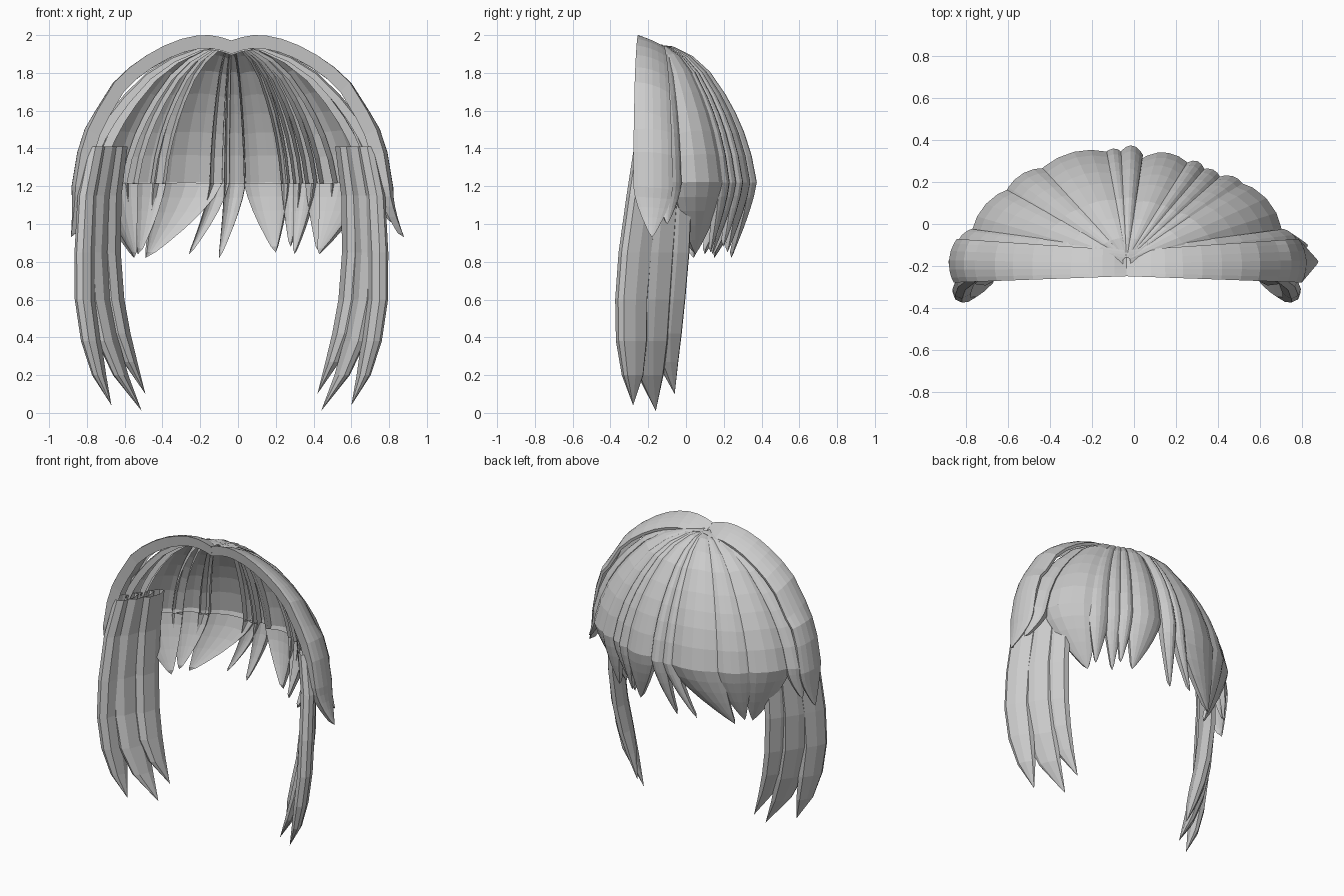
import bpy, bmesh
from mathutils import Vector

if "Cube" in bpy.data.objects:
    bpy.data.objects.remove(bpy.data.objects["Cube"])

MID = -0.035  # parting line
grey = bpy.data.materials.new("hair_grey")
grey.diffuse_color = (0.6, 0.6, 0.6, 1)
grey.use_nodes = True
grey.node_tree.nodes["Principled BSDF"].inputs["Base Color"].default_value = grey.diffuse_color


def make(name, rings, tip, open_rows=0, open_from=0):
    """Skin closed rings into a strand ending in a point; the underside
    (sides from open_from on) stays open for the first open_rows rows."""
    bm = bmesh.new()
    vs = [[bm.verts.new(p) for p in r] for r in rings]
    n = len(vs[0])
    for row, (a, b) in enumerate(zip(vs, vs[1:])):
        for i in range(n):
            if row < open_rows and open_from <= i < n - 1:
                continue
            j = (i + 1) % n
            bm.faces.new((a[i], a[j], b[j], b[i]))
    end = bm.verts.new(tip)
    for i in range(n):
        bm.faces.new((vs[-1][i], vs[-1][(i + 1) % n], end))
    bmesh.ops.delete(bm, geom=[v for v in bm.verts if not v.link_faces], context='VERTS')
    bmesh.ops.recalc_face_normals(bm, faces=bm.faces)
    me = bpy.data.meshes.new(name)
    bm.to_mesh(me)
    bm.free()
    me.materials.append(grey)
    ob = bpy.data.objects.new(name, me)
    bpy.context.collection.objects.link(ob)


def dome_normal(p):
    return Vector(((p.x - MID) / 0.72, (p.y + 0.2) / 0.31,
                   max(p.z - 1.15, 0) / 0.67)).normalized()


# (reach, height) from the crown outwards
CAP = [(.02, 1.95), (.2, 1.935), (.38, 1.885), (.55, 1.80), (.7, 1.68),
       (.8, 1.58), (.88, 1.48), (.95, 1.36), (1, 1.22)]
RIM = [(0, 1.972), (.07, 1.99), (.14, 2.0), (.22, 1.998), (.32, 1.98), (.43, 1.945),
       (.54, 1.895), (.65, 1.83), (.75, 1.75), (.86, 1.6), (.92, 1.5), (.965, 1.38), (1, 1.2)]
U = [-1, -.75, -.4, 0, .4, .75, 1]


def dome_lock(name, foot_a, foot_b, tip, h, prof=CAP, th=.05, sink=.03, drop=0,
              start_a=(MID, -.17), start_b=(MID, -.17), curl=1.35):
    """Strand lying on the dome between two edges, tapering to a tip."""
    tip = Vector(tip)
    fa, fb = Vector(foot_a), Vector(foot_b)
    sa, sb = Vector(start_a), Vector(start_b)
    # rows of (edge a, edge b, height, thickness scale, reach)
    rows = [(sa.lerp(fa, r), sb.lerp(fb, r), z, 1, r) for r, z in prof]
    z1 = prof[-1][1]
    for t in (.2, .4, .6, .8, .92):
        k = t ** curl
        rows.append((fa.lerp(tip.xy, k), fb.lerp(tip.xy, k),
                     z1 + (tip.z - z1) * t, 1 - t, 1))
    rings = []
    for a, b, z, s, r in rows:
        # keep a minimum width at the crown so the ring never collapses
        d = (fb - fa).normalized() * .004
        a, b = a - d, b + d
        out, inn = [], []
        for u in U:
            v = (u + 1) / 2
            q = a.lerp(b, v)
            p = Vector((q.x, q.y, z - drop * v * s * (1 if z > 1.5 else .3)))
            n = dome_normal(p)
            o = (h * r * (1 - u * u) - sink * r) * s
            # rim thins towards the back, other strands towards the crown
            thick = th * (1 - .75 * v) if drop else th * min(1, .1 + r)
            out.append(p + n * o)
            inn.append(p + n * (o - thick * (.3 + .7 * s)))
        rings.append(out + inn[::-1])
    make(name, rings, tip, len(prof) - 1, len(U))


# Rim locks framing the open face side
for side, xa, xb, tx in (("left", -.86, -.845, -.885), ("right", .80, .785, .88)):
    dome_lock("rim_lock_" + side, (xa, -.275), (xb, -.075), (tx, -.18, .93), .03, RIM,
              .072, 0, .06, (MID, -.245), (MID, -.13), 1.5)
for side, xa, xb, tx in (("left", -.85, -.79, -.84), ("right", .79, .73, .83)):
    dome_lock("rim_back_lock_" + side, (xa, -.15), (xb, -.02), (tx, -.10, 1.0), .035, CAP,
              .05, .015, 0, (MID, -.19), (MID, -.13), 1.5)

# Locks around the dome: edge, edge, tip, bulge
LOCKS = [
    ((-.80, -.05), (-.57, .20), (-.55, .04, .82), .06),
    ((-.63, .17), (-.41, .29), (-.53, .10, .84), .045),
    ((-.47, .27), (-.09, .36), (-.49, .15, .82), .06),
    ((-.15, .35), (-.05, .36), (-.26, .25, .84), .035),
    ((-.07, .36), (.04, .36), (-.10, .24, .82), .045),
    ((.04, .34), (.28, .30), (.20, .22, .85), .05),
    ((.25, .31), (.35, .27), (.28, .20, .88), .04),
    ((.32, .28), (.43, .23), (.30, .14, .84), .035),
    ((.39, .24), (.54, .20), (.43, .13, .85), .04),
    ((.73, -.05), (.47, .23), (.43, .05, .84), .075),
]
for i, (a, b, tip, h) in enumerate(LOCKS):
    dome_lock("dome_lock_%d" % (i + 1), a, b, tip, h)

# Long side locks: path points plus tip, mirrored about the parting
LONG = {
    "front": [(.665, -.19, 1.41), (.715, -.225, 1.15), (.73, -.265, .85), (.73, -.285, .6),
              (.70, -.285, .38), (.66, -.28, .2), (.60, -.28, .04)],
    "middle": [(.61, -.12, 1.41), (.655, -.14, 1.15), (.67, -.165, .85), (.655, -.18, .6),
               (.61, -.19, .38), (.545, -.185, .2), (.44, -.16, .01)],
    "rear": [(.56, -.05, 1.41), (.595, -.05, 1.15), (.60, -.065, .85), (.58, -.085, .6),
             (.545, -.10, .42), (.495, -.095, .27), (.42, -.06, .1)],
}
# section: (across, through); broad outer side, ridged inner side, blunt front edge
SECTION = [(-1, 0), (-.8, .6), (0, .85), (.75, .75), (1, .3), (1, -.4), (.55, -.9), (-.4, -.7)]
across, through = Vector((.43, -.9, 0)), Vector((.9, .43, 0))
for part, path in LONG.items():
    wide = 1.22 if part == "middle" else 1
    for side, sx in (("right", 1), ("left", -1)):
        rings = []
        for p, w in zip(path[:-1], (.085, .09, .092, .09, .086, .06)):
            ring = []
            for c, d in SECTION:
                q = Vector(p) + across * c * w * wide + through * d * w * .58
                ring.append((MID + sx * (q.x - MID), q.y, q.z))
            rings.append(ring)
        t = path[-1]
        make("side_lock_%s_%s" % (part, side), rings, (MID + sx * (t[0] - MID), t[1], t[2]))
